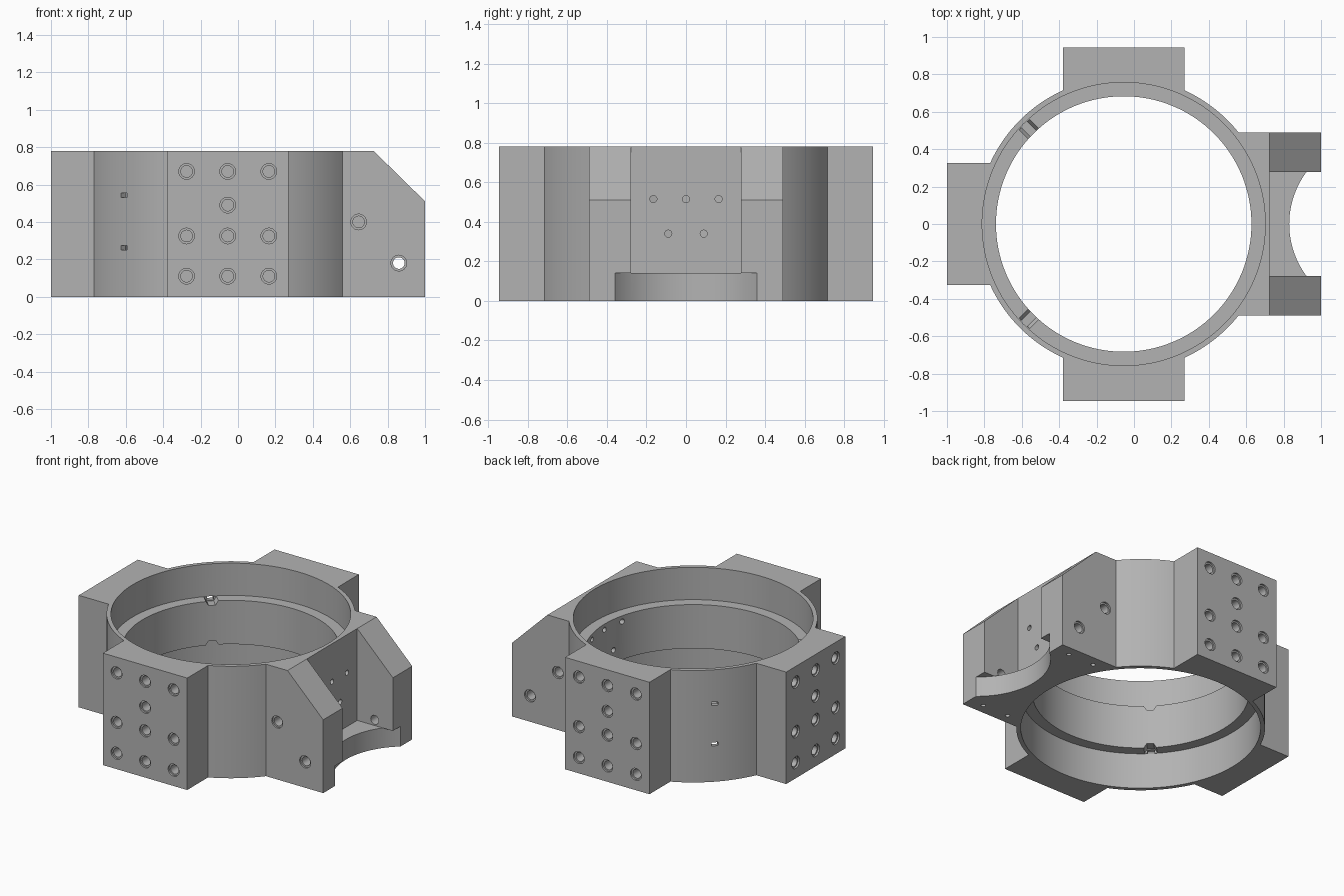
import bpy, bmesh
from math import sin, cos, asin, pi, radians
from mathutils import Matrix, Vector

if "Cube" in bpy.data.objects:
    bpy.data.objects.remove(bpy.data.objects["Cube"])

CX, R, HEIGHT = -0.055, 0.785, 0.78      # ring centre, outer radius, height
BORE, RECESS = 0.683, 0.757
LEDGE_LOW, LEDGE_TOP = 0.25, 0.555

steel = bpy.data.materials.new("machined grey")
steel.use_nodes = True
grey = (0.45, 0.45, 0.45, 1)
steel.diffuse_color = grey
steel.node_tree.nodes["Principled BSDF"].inputs["Base Color"].default_value = grey


def loft(bm, rings):
    """Closed solid through a list of equal point rings."""
    loops = [[bm.verts.new(p) for p in ring] for ring in rings]
    n = len(loops[0])
    for a, b in zip(loops, loops[1:]):
        for i in range(n):
            j = (i + 1) % n
            bm.faces.new((a[i], a[j], b[j], b[i]))
    bm.faces.new(loops[0][::-1])
    bm.faces.new(loops[-1])


def prism(bm, pts, z0, z1, frame=Matrix()):
    loft(bm, [[frame @ Vector((x, y, z)) for x, y in pts] for z in (z0, z1)])


def lathe(bm, profile, base, axis=(0, 0, 1), sides=24):
    """Revolve (radius, distance) pairs about an axis through base."""
    turn = Vector(axis).to_track_quat('Z', 'Y')
    loft(bm, [[Vector(base) + turn @ Vector((r * cos(2 * pi * i / sides),
               r * sin(2 * pi * i / sides), d)) for i in range(sides)]
              for r, d in profile])


def box(x0, x1, y0, y1):
    return [(x0, y0), (x1, y0), (x1, y1), (x0, y1)]


def make(name, bm):
    bmesh.ops.recalc_face_normals(bm, faces=bm.faces[:])
    mesh = bpy.data.meshes.new(name)
    bm.to_mesh(mesh)
    bm.free()
    obj = bpy.data.objects.new(name, mesh)
    bpy.context.collection.objects.link(obj)
    return obj


def cut(body, bm):
    cutter = make("cutter", bm)
    cutter.hide_render = True
    bpy.context.view_layer.objects.active = body
    mod = body.modifiers.new("cut", 'BOOLEAN')
    mod.operation, mod.solver, mod.object = 'DIFFERENCE', 'EXACT', cutter
    bpy.ops.object.modifier_apply(modifier=mod.name)
    bpy.data.objects.remove(cutter)


# Outline: ring with four mounting blocks (half width, reach)
blocks = [(0.49, 1.055), (0.325, 0.945), (0.325, 0.945), (0.325, 0.945)]
outline = []
for k, (w, reach) in enumerate(blocks):
    turn = Matrix.Rotation(k * pi / 2, 2)
    for corner in ((reach, -w), (reach, w)):
        outline.append(turn @ Vector(corner))
    start = k * pi / 2 + asin(w / R)
    end = (k + 1) * pi / 2 - asin(blocks[(k + 1) % 4][0] / R)
    for i in range(17):
        a = start + (end - start) * i / 16
        outline.append(Vector((R * cos(a), R * sin(a))))
bm = bmesh.new()
prism(bm, [(x + CX, y) for x, y in outline], 0, HEIGHT)
body = make("ring_housing", bm)
body.data.materials.append(steel)

# Stepped bore with an inner flange
bm = bmesh.new()
lathe(bm, [(RECESS, -0.1), (RECESS, LEDGE_LOW), (BORE, LEDGE_LOW),
           (BORE, LEDGE_TOP), (RECESS, LEDGE_TOP), (RECESS, 0.9)],
      (CX, 0, 0), sides=128)
cut(body, bm)

# Sloped ends of the fork
side = Matrix(((1, 0, 0, 0), (0, 0, 1, 0), (0, 1, 0, 0), (0, 0, 0, 1)))
bm = bmesh.new()
prism(bm, [(0.725, HEIGHT), (1.1, 0.412), (1.1, 0.9), (0.725, 0.9)], -0.6, 0.6, side)
cut(body, bm)

# Channel between the fork arms
bm = bmesh.new()
prism(bm, box(0.725, 1.2, -0.277, 0.277), 0.14, 0.9)
cut(body, bm)

# Round clearance under the fork
bm = bmesh.new()
lathe(bm, [(0.466, -0.1), (0.466, 0.14)], (1.296, 0, 0), sides=128)
cut(body, bm)

# Drilled holes
bm = bmesh.new()
screw = [(0.042, -0.02), (0.042, 0.012), (0.031, 0.012), (0.031, 0.13)]
pattern = [(u, z) for u in (-0.22, 0, 0.22) for z in (0.11, 0.325, 0.67)] + [(0, 0.49)]
for u, z in pattern:
    lathe(bm, screw, (-1, u, z), (1, 0, 0))
    for s in (-1, 1):
        lathe(bm, screw, (CX + u, s * 0.945, z), (0, -s, 0))
for s in (-1, 1):
    lathe(bm, screw, (0.645, s * 0.49, 0.4), (0, -s, 0))
    lathe(bm, screw[:3] + [(0.031, 0.3)], (0.86, s * 0.49, 0.18), (0, -s, 0))
    for x in (0.69, 0.89):
        lathe(bm, [(0.015, -0.02), (0.015, 0.1)], (x, s * 0.42, 0), sides=16)
for y, z in ((-0.165, 0.515), (0, 0.515), (0.165, 0.515), (-0.09, 0.34), (0.09, 0.34)):
    lathe(bm, [(0.018, 0), (0.018, 0.25)], (0.74, y, z), (-1, 0, 0), 16)
cut(body, bm)

# Wall slots, then flared grooves across both ledges
slots, grooves = bmesh.new(), bmesh.new()
for angle in (radians(135), radians(-135)):
    c, s = cos(angle), sin(angle)
    radial = Matrix(((-s, 0, c, CX), (c, 0, s, 0), (0, 1, 0, 0), (0, 0, 0, 1)))
    for z, d in ((LEDGE_TOP, -1), (LEDGE_LOW, 1)):
        prism(slots, box(-0.022, 0.022, *sorted((z, z + d * 0.024))), 0.7, 0.83, radial)
        prism(grooves, [(-0.042, z - d * 0.003), (0.042, z - d * 0.003),
                        (0.022, z + d * 0.03), (-0.022, z + d * 0.03)],
              0.66, 0.75, radial)
cut(body, slots)
cut(body, grooves)

# Smooth curved walls, crisp edges
bpy.ops.object.select_all(action='DESELECT')
body.select_set(True)
bpy.context.view_layer.objects.active = body
bpy.ops.object.shade_smooth_by_angle(angle=radians(25))
